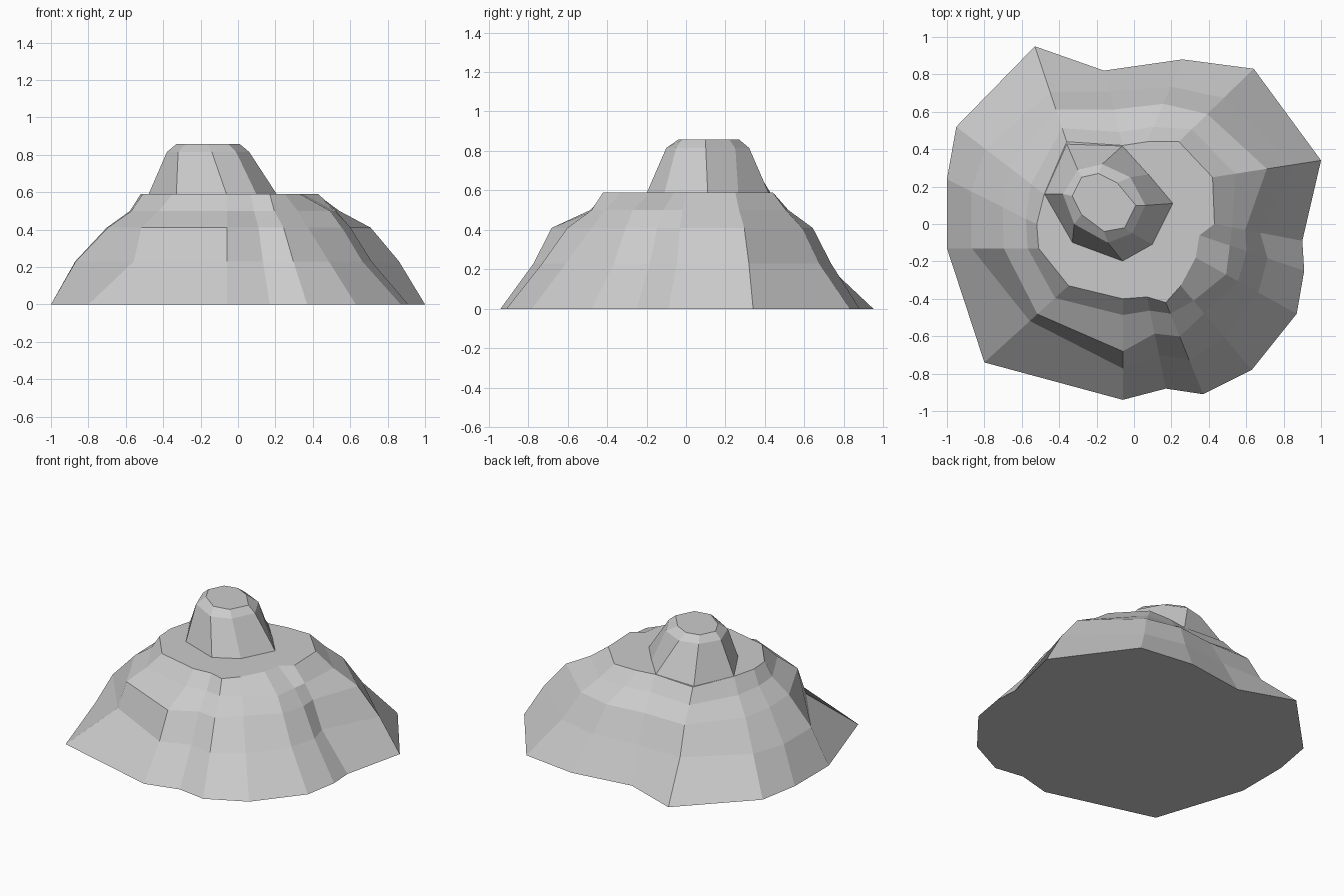
import bpy


def build_rings(name, rings):
    """Skin equal-length closed rings from bottom to top, capping both ends."""
    n = len(rings[0])
    verts = [p for ring in rings for p in ring]
    faces = [tuple(reversed(range(n))), tuple(range(len(verts) - n, len(verts)))]
    for r in range(len(rings) - 1):
        for i in range(n):
            j = (i + 1) % n
            faces.append((r * n + i, r * n + j, (r + 1) * n + j, (r + 1) * n + i))
    mesh = bpy.data.meshes.new(name)
    mesh.from_pydata(verts, [], faces)
    mesh.update()
    obj = bpy.data.objects.new(name, mesh)
    bpy.context.collection.objects.link(obj)
    return obj


# Ridges of the lower slope: foot x, y, plateau x, y, and inward share of each terrace
ridges = [
    (1.00, .34, .42, .25, .24, .50, .79),
    (.64, .83, .24, .44, .40, .62, .83),
    (.26, .88, .07, .44, .33, .54, .82),
    (-.16, .82, -.06, .42, .28, .52, .82),
    (-.53, .95, -.36, .44, .48, .66, .86),
    (-.95, .52, -.48, .16, .33, .60, .85),
    (-1.0, .24, -.52, .00, .27, .62, .88),
    (-1.0, -.13, -.51, -.13, .27, .62, .88),
    (-.80, -.74, -.35, -.33, .54, .63, .84),
    (-.06, -.94, -.06, -.40, .31, .48, .84),
    (.17, -.88, .07, -.39, .37, .60, .85),
    (.37, -.91, .17, -.42, .37, .63, .88),
    (.63, -.78, .25, -.33, .38, .67, .82),
    (.87, -.48, .33, -.18, .38, .58, .70),
    (.91, -.25, .35, -.06, .35, .55, .71),
    (.90, -.09, .43, .00, .48, .65, .80),
]
heights = (0, .23, .41, .50, .59)
slope = []
for k, z in enumerate(heights):
    ring = []
    for ax, ay, ex, ey, *terraces in ridges:
        t = (0, *terraces, 1)[k]
        ring.append((ax + (ex - ax) * t, ay + (ey - ay) * t, z))
    slope.append(ring)
build_rings("mountain_slope", slope)

# Eight-sided peak standing on the plateau
peak_base = [(.21, .11), (.08, .265), (-.06, .42), (-.36, .43),
             (-.48, .16), (-.33, -.10), (-.06, -.20), (.10, -.11)]
peak_shoulder = [(.06, .10), (-.02, .25), (-.17, .32), (-.30, .29),
                 (-.38, .16), (-.32, .00), (-.14, -.10), (-.01, -.05)]
peak_top = [(.01, .10), (-.09, .22), (-.19, .27), (-.28, .25),
            (-.33, .15), (-.28, .05), (-.16, -.04), (-.05, -.02)]
build_rings("mountain_peak", [[(x, y, z) for x, y in outline] for outline, z in
                              ((peak_base, .585), (peak_shoulder, .815), (peak_top, .857))])
